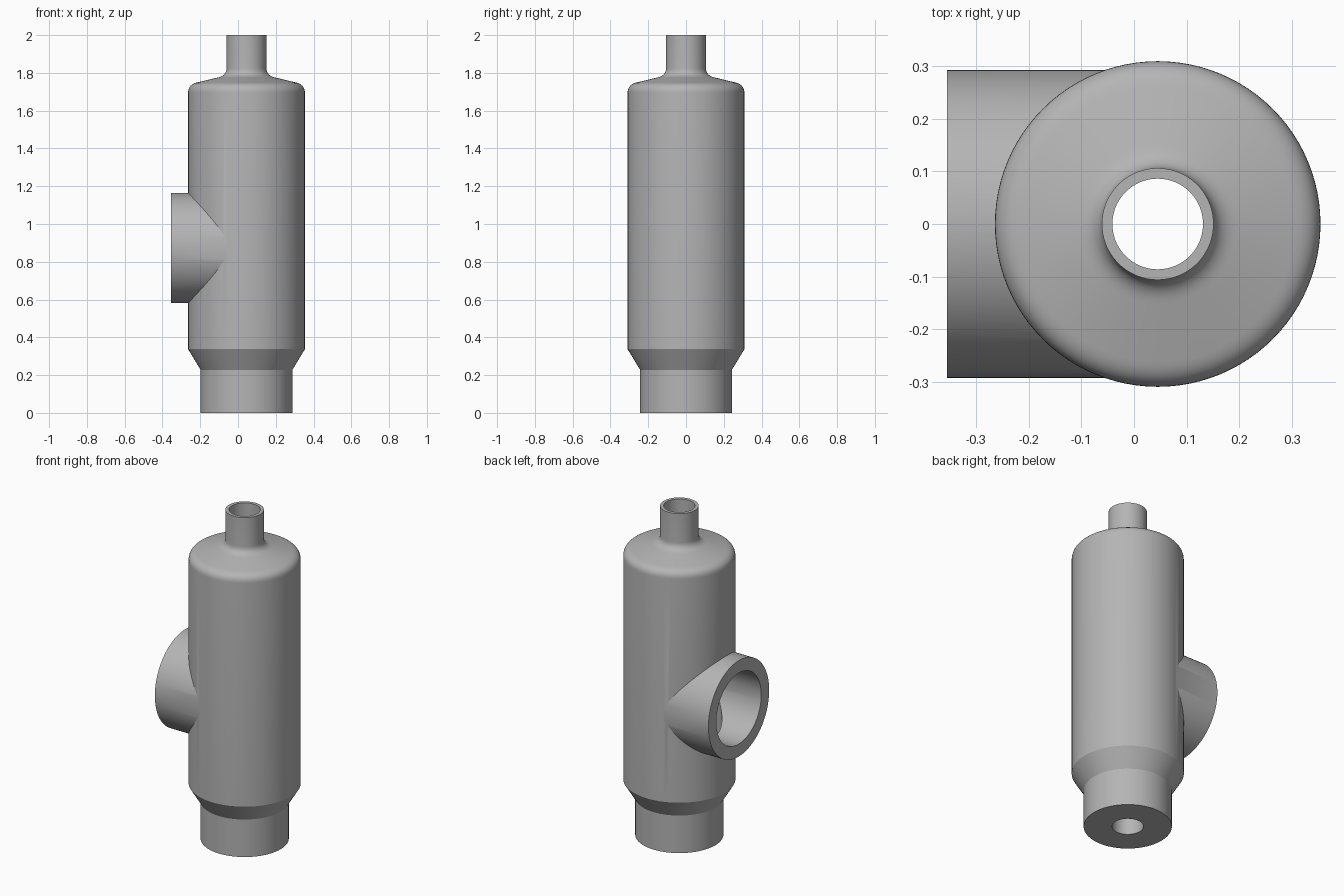
import bpy
import math
from mathutils import Matrix, Vector

AXIS_X = 0.045      # vertical axis of the vessel
PORT_Z = 0.873      # height of the side port axis
SEGMENTS = 96

if "Cube" in bpy.data.objects:
    bpy.data.objects.remove(bpy.data.objects["Cube"], do_unlink=True)

steel = bpy.data.materials.new("grey steel")
steel.use_nodes = True
grey = (0.46, 0.46, 0.46, 1)
steel.diffuse_color = grey
steel.node_tree.nodes["Principled BSDF"].inputs["Base Color"].default_value = grey


def fillet(start, corner, end, steps=8):
    """Points of a rounded corner in a profile."""
    a, b, c = Vector(start), Vector(corner), Vector(end)
    return [tuple(a * (1 - t) ** 2 + b * 2 * t * (1 - t) + c * t * t)
            for t in (i / steps for i in range(steps + 1))]


def revolve(name, profile, matrix):
    """Closed solid turned from (radius, height) points."""
    n = SEGMENTS
    verts, faces = [], []
    for r, h in profile:
        for i in range(n):
            a = math.tau * i / n
            verts.append((r * math.cos(a), r * math.sin(a), h))
    for k in range(len(profile) - 1):
        for i in range(n):
            j = (i + 1) % n
            faces.append((k * n + i, k * n + j, (k + 1) * n + j, (k + 1) * n + i))
    last = (len(profile) - 1) * n
    faces.append(tuple(reversed(range(n))))
    faces.append(tuple(range(last, last + n)))
    mesh = bpy.data.meshes.new(name)
    mesh.from_pydata(verts, [], faces)
    mesh.transform(matrix)
    mesh.materials.append(steel)
    obj = bpy.data.objects.new(name, mesh)
    bpy.context.collection.objects.link(obj)
    return obj


def combine(target, tool, operation):
    """Apply a boolean and drop the tool."""
    bpy.context.view_layer.objects.active = target
    mod = target.modifiers.new(operation, "BOOLEAN")
    mod.operation, mod.object, mod.solver = operation, tool, "EXACT"
    bpy.ops.object.modifier_apply(modifier=mod.name)
    bpy.data.objects.remove(tool, do_unlink=True)


upright = Matrix.Translation((AXIS_X, 0, 0))
sideways = Matrix.Translation((AXIS_X, 0, PORT_Z)) @ Matrix.Rotation(-math.pi / 2, 4, "Y")

# Outer skin: foot, taper, barrel, rounded shoulder, neck
outer = [(0.243, 0), (0.243, 0.228), (0.309, 0.337)]
outer += fillet((0.309, 1.695), (0.309, 1.738), (0.262, 1.749))
outer += fillet((0.15, 1.776), (0.106, 1.786), (0.106, 1.825))
outer += [(0.106, 2.0)]
vessel = revolve("vessel_with_side_port", outer, upright)

# Side port
port = revolve("side_port", [(0.292, 0), (0.292, 0.4)], sideways)
combine(vessel, port, "UNION")

# Hollow interior: drain hole, chamber, neck bore
hollow = [(0.086, -0.1), (0.086, 0.228), (0.235, 0.36), (0.235, 1.66),
          (0.086, 1.72), (0.086, 2.1)]
combine(vessel, revolve("chamber_cutter", hollow, upright), "DIFFERENCE")
combine(vessel, revolve("port_cutter", [(0.216, 0), (0.216, 0.5)], sideways), "DIFFERENCE")

# Smooth shading with crisp edges
bpy.ops.object.select_all(action="DESELECT")
vessel.select_set(True)
bpy.context.view_layer.objects.active = vessel
bpy.ops.object.shade_smooth_by_angle(angle=math.radians(25))
